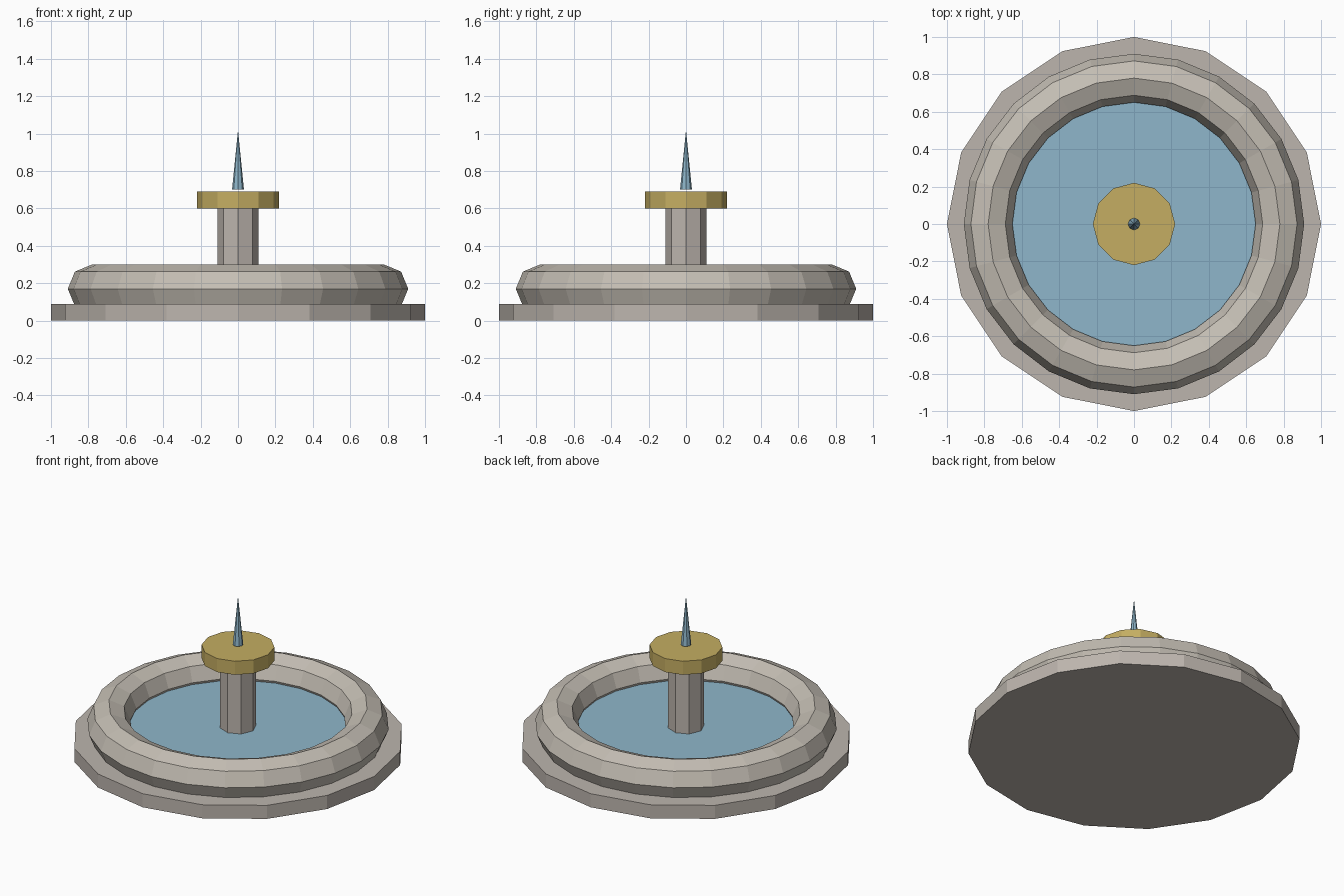
import bpy
import math

cube = bpy.data.objects.get("Cube")
if cube:
    bpy.data.objects.remove(cube, do_unlink=True)


def material(name, srgb):
    """Flat material from display colour values, stored as linear."""
    linear = [((c + 0.055) / 1.055) ** 2.4 for c in srgb]
    mat = bpy.data.materials.new(name)
    mat.use_nodes = True
    mat.diffuse_color = (*linear, 1)
    mat.node_tree.nodes["Principled BSDF"].inputs["Base Color"].default_value = (*linear, 1)
    return mat


def finish(name, mat):
    obj = bpy.context.object
    obj.name = obj.data.name = name
    obj.data.materials.append(mat)
    bpy.ops.object.shade_flat()
    return obj


def prism(name, sides, radius, bottom, top, mat, top_radius=None):
    """Upright faceted cylinder or cone with a corner on the +y axis."""
    bpy.ops.mesh.primitive_cone_add(
        vertices=sides, radius1=radius,
        radius2=radius if top_radius is None else top_radius,
        depth=top - bottom, location=(0, 0, (bottom + top) / 2))
    return finish(name, mat)


stone = material("warm grey stone", (0.74, 0.71, 0.68))
rim_stone = material("pale rim stone", (0.77, 0.745, 0.705))
water = material("water blue", (0.56, 0.715, 0.795))
gold = material("dull gold", (0.77, 0.68, 0.385))

# Wide stepped plinth
prism("plinth", 16, 1.0, 0, 0.09, stone)

# Rounded basin wall
bpy.ops.mesh.primitive_torus_add(
    major_segments=24, minor_segments=8, major_radius=0.78,
    minor_radius=0.13, location=(0, 0, 0.17))
finish("basin_rim", rim_stone)

# Pool surface, tucked into the basin wall
prism("pool_water", 24, 0.68, 0.09, 0.155, water)

# Central column, its bowl and the jet above it
prism("column", 8, 0.11, 0.09, 0.61, stone)
prism("upper_bowl", 12, 0.22, 0.60, 0.69, gold)
prism("water_jet", 8, 0.032, 0.70, 1.02, water, top_radius=0)
